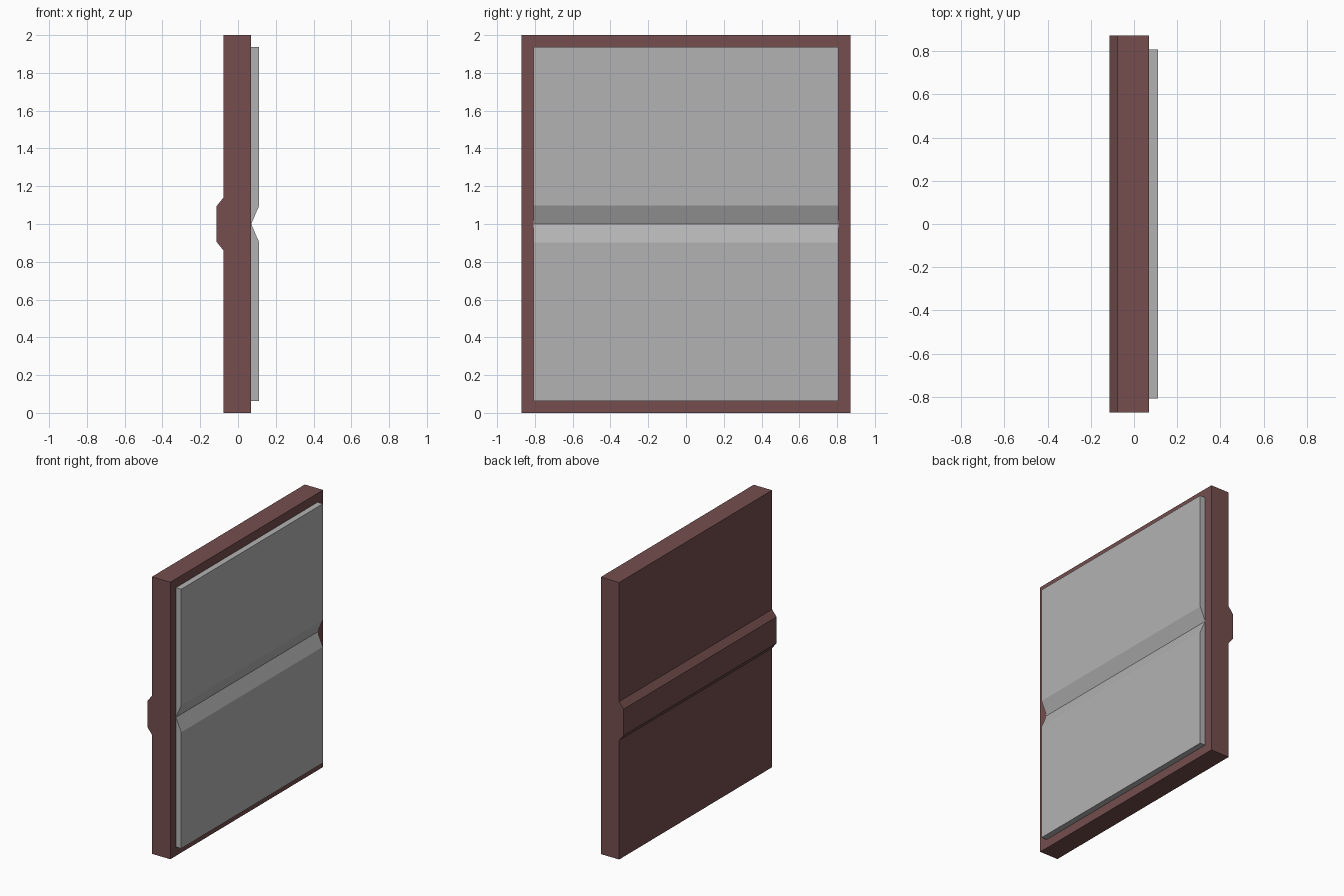
import bpy, bmesh

if "Cube" in bpy.data.objects:
    bpy.data.objects.remove(bpy.data.objects["Cube"])


def material(name, rgb):
    m = bpy.data.materials.new(name)
    m.diffuse_color = (*rgb, 1.0)
    m.use_nodes = True
    m.node_tree.nodes["Principled BSDF"].inputs["Base Color"].default_value = m.diffuse_color
    return m


def prism(name, profile, half_width, mat):
    """Extrude an (x, z) outline along y, centred on y = 0."""
    bm = bmesh.new()
    face = bm.faces.new([bm.verts.new((x, -half_width, z)) for x, z in profile])
    out = bmesh.ops.extrude_face_region(bm, geom=[face])
    verts = [v for v in out["geom"] if isinstance(v, bmesh.types.BMVert)]
    bmesh.ops.translate(bm, verts=verts, vec=(0, 2 * half_width, 0))
    bmesh.ops.recalc_face_normals(bm, faces=bm.faces)
    mesh = bpy.data.meshes.new(name)
    bm.to_mesh(mesh)
    bm.free()
    mesh.materials.append(mat)
    obj = bpy.data.objects.new(name, mesh)
    bpy.context.collection.objects.link(obj)
    return obj


brown = material("reddish brown", (0.178, 0.076, 0.076))
grey = material("light grey", (0.45, 0.45, 0.45))

BACK, FACE = -0.077, 0.07      # slab planes along x
RIDGE, FRONT = -0.113, 0.112   # ridge and panel planes along x

# Backing slab with a chamfered ridge across the back
prism("backing_slab", [
    (FACE, 0), (FACE, 2), (BACK, 2), (BACK, 1.14),
    (RIDGE, 1.095), (RIDGE, 0.905), (BACK, 0.86), (BACK, 0)], 0.872, brown)

# Two mirrored panels whose bevelled edges meet in a V groove
for name, s in (("lower_panel", -1), ("upper_panel", 1)):
    prism(name, [(FACE, 1), (FRONT, 1 + s * 0.097),
                 (FRONT, 1 + s * 0.936), (FACE, 1 + s * 0.936)], 0.808, grey)
